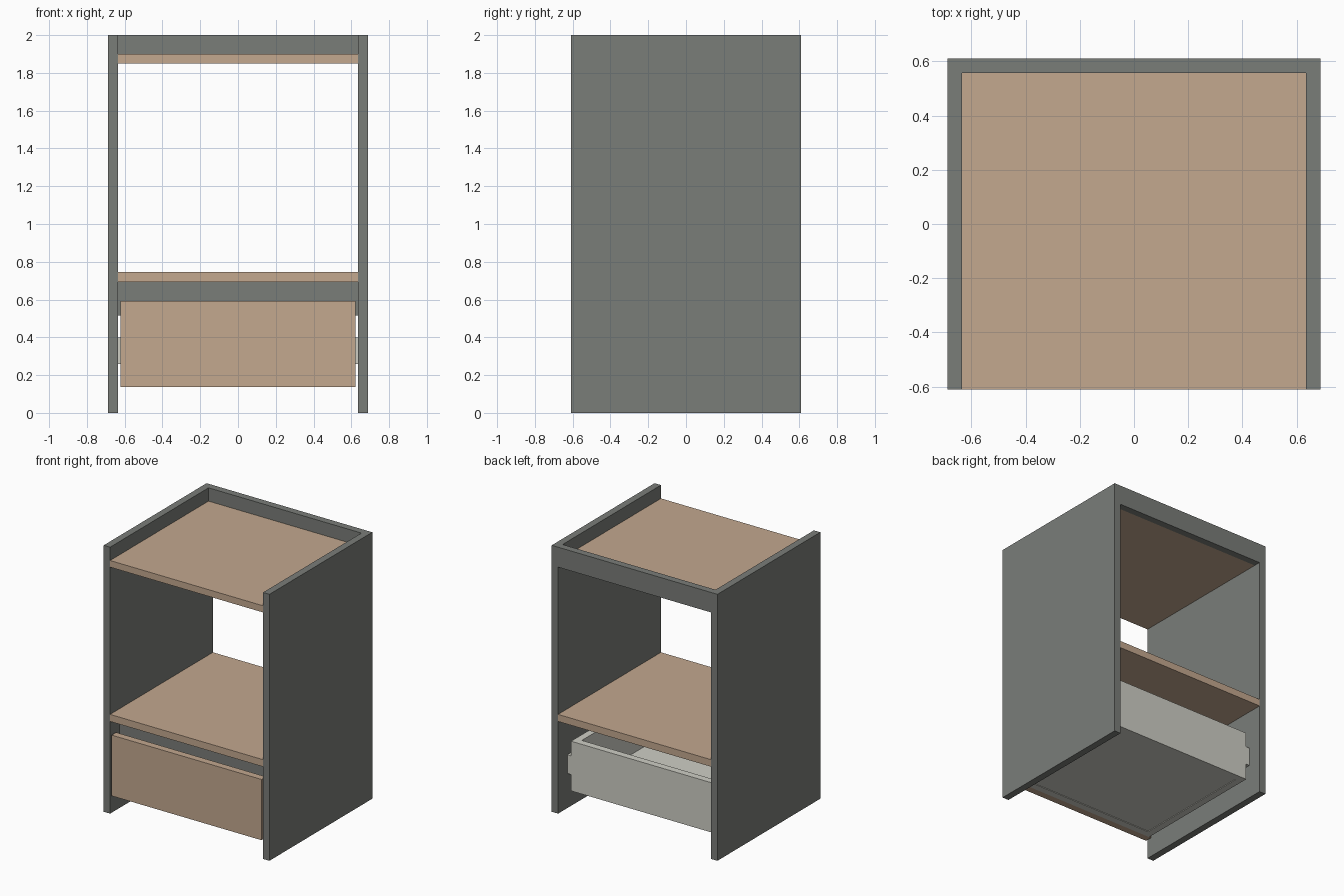
import bpy
import bmesh
from mathutils import Vector

if "Cube" in bpy.data.objects:
    bpy.data.objects.remove(bpy.data.objects["Cube"], do_unlink=True)


def material(name, colour):
    m = bpy.data.materials.new(name)
    m.use_nodes = True
    m.diffuse_color = (*colour, 1)
    m.node_tree.nodes["Principled BSDF"].inputs["Base Color"].default_value = (*colour, 1)
    return m


GREY = material("dark grey panel", (0.195, 0.205, 0.191))
WOOD = material("light wood", (0.546, 0.392, 0.275))
PALE = material("pale grey drawer", (0.62, 0.62, 0.56))


def board(name, x, y, z, mat):
    """Box given by its (low, high) range along each axis."""
    lo, hi = (Vector(p) for p in zip(x, y, z))
    bm = bmesh.new()
    bmesh.ops.create_cube(bm, size=1)
    for v in bm.verts:
        v.co = Vector((lo[i] + (v.co[i] + 0.5) * (hi[i] - lo[i]) for i in range(3)))
    mesh = bpy.data.meshes.new(name)
    bm.to_mesh(mesh)
    bm.free()
    mesh.materials.append(mat)
    ob = bpy.data.objects.new(name, mesh)
    bpy.context.collection.objects.link(ob)
    return ob


def pair(name, x, y, z, mat):
    """The same board on both sides."""
    board("left_" + name, x, y, z, mat)
    board("right_" + name, (-x[1], -x[0]), y, z, mat)


T = 0.053                 # board thickness
W, D = 0.688, 0.61        # half width and half depth
IN = W - T                # inner face of the side panels
BOX = 0.605               # half width of the drawer box
BACK = 0.5                # rear of the drawer box
FRONT = -D + T            # rear face of the drawer front

# Cabinet frame
pair("side_panel", (IN, W), (-D, D), (0, 2), GREY)
board("top_back_rail", (-IN, IN), (D - T, D), (1.85, 2), GREY)
board("front_rail", (-IN, IN), (-0.5, -0.5 + T), (0.515, 0.692), GREY)

# Shelves
board("top_shelf", (-IN, IN), (-D, D - T), (1.85, 1.9), WOOD)
board("lower_shelf", (-IN, IN), (-D, D), (0.692, 0.745), WOOD)

# Drawer
board("drawer_front", (-0.622, 0.622), (-D, FRONT), (0.137, 0.593), WOOD)
pair("drawer_side", (BOX - T, BOX), (FRONT, BACK), (0.137, 0.51), PALE)
board("drawer_back", (T - BOX, BOX - T), (BACK - T, BACK), (0.137, 0.51), PALE)
board("drawer_inner_front", (T - BOX, BOX - T), (FRONT, FRONT + T), (0.137, 0.51), PALE)
board("drawer_bottom", (T - BOX, BOX - T), (FRONT + T, BACK - T), (0.142, 0.18), PALE)

# Drawer runners
pair("drawer_runner", (BOX, IN), (FRONT, BACK), (0.26, 0.4), PALE)
